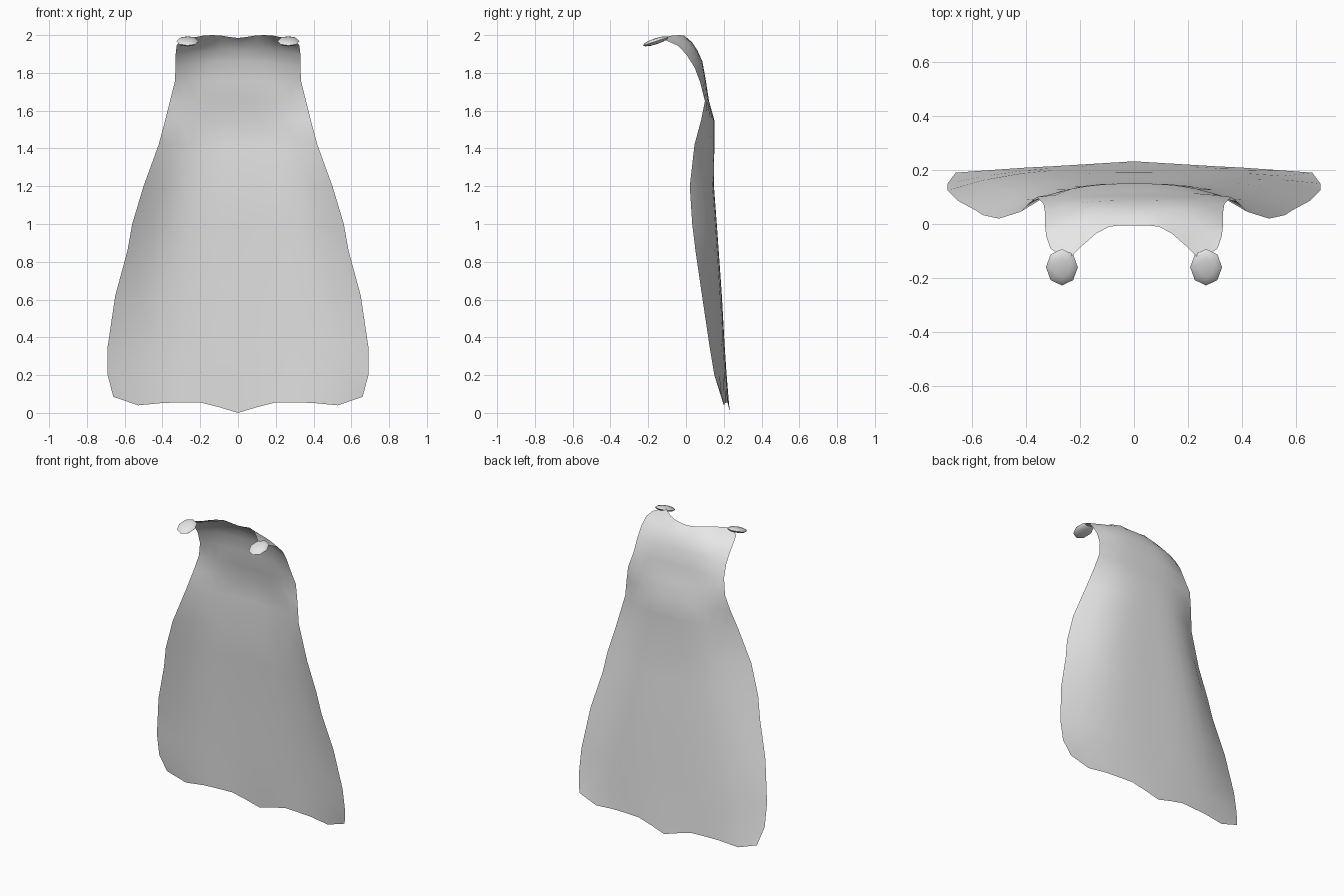
import bpy, bmesh, math
from mathutils import Matrix

if "Cube" in bpy.data.objects:
    bpy.data.objects.remove(bpy.data.objects["Cube"])

grey = bpy.data.materials.new("cloth grey")
grey.diffuse_color = (0.8, 0.8, 0.8, 1)
grey.use_nodes = True
grey.node_tree.nodes["Principled BSDF"].inputs["Base Color"].default_value = grey.diffuse_color

# Column positions across half the cloth, centre to side edge
COLS = [0, 0.15, 0.3, 0.45, 0.6, 0.8, 1]

# Neckline and hem: (half width, y per column, z per column)
NECK = (0.31, [-.005, -.005, -.01, -.035, -.075, -.135, -.09],
        [1.985, 1.99, 1.998, 2.0, 1.997, 1.985, 1.965])
HEM = (0.66, [.232, .226, .22, .214, .209, .20, .19],
       [0, .03, .055, .055, .053, .04, .085])

# Rows between: half width, z centre, z edge, y centre, y edge, curl power
ROWS = [
    (.325, 1.965, 1.945, .030, -.045, 2),
    (.330, 1.92, 1.90, .060, .000, 2.5),
    (.330, 1.86, 1.83, .087, .045, 3),
    (.335, 1.76, 1.75, .105, .075, 3),
    (.360, 1.65, 1.65, .122, .100, 2),
    (.385, 1.55, 1.55, .150, .080, 2.5),
    (.420, 1.42, 1.42, .150, .045, 3),
    (.500, 1.20, 1.20, .148, .020, 3.5),
    (.560, 1.00, 1.00, .163, .033, 3.5),
    (.585, .86, .86, .173, .050, 3.5),
    (.650, .62, .62, .190, .085, 3),
    (.690, .35, .35, .205, .125, 3),
    (.690, .20, .20, .215, .150, 2.5),
]


def finish(bm, name, angle):
    mesh = bpy.data.meshes.new(name)
    bm.to_mesh(mesh)
    bm.free()
    mesh.materials.append(grey)
    obj = bpy.data.objects.new(name, mesh)
    bpy.context.collection.objects.link(obj)
    bpy.ops.object.select_all(action='DESELECT')
    obj.select_set(True)
    bpy.context.view_layer.objects.active = obj
    bpy.ops.object.shade_smooth_by_angle(angle=math.radians(angle))
    return obj


def listed_row(row):
    hw, ys, zs = row
    return [(hw * t, y, z) for t, y, z in zip(COLS, ys, zs)]


def curled_row(hw, zc, ze, yc, ye, p):
    return [(hw * t, yc + (ye - yc) * t ** p, zc + (ze - zc) * t ** p) for t in COLS]


# Cape cloth: a single sheet lofted from neckline to hem, mirrored across x
half_rows = [listed_row(NECK)] + [curled_row(*r) for r in ROWS] + [listed_row(HEM)]
bm = bmesh.new()
grid = []
for row in half_rows:
    full = [(-x, y, z) for x, y, z in reversed(row[1:])] + row
    grid.append([bm.verts.new(p) for p in full])
for a, b in zip(grid, grid[1:]):
    for i in range(len(a) - 1):
        bm.faces.new((a[i], a[i + 1], b[i + 1], b[i]))
# Face the outer side of the cloth backwards
bm.normal_update()
if sum(f.normal.y for f in bm.faces) < 0:
    bmesh.ops.reverse_faces(bm, faces=bm.faces[:])
finish(bm, "cape_cloth", 80)

# Shoulder clasps: small tilted lens shapes at the front corners
for side, sx in (("left", -1), ("right", 1)):
    bm = bmesh.new()
    bmesh.ops.create_uvsphere(bm, u_segments=8, v_segments=6, radius=1)
    place = (Matrix.Translation((sx * 0.267, -0.16, 1.967))
             @ Matrix.Rotation(math.radians(18), 4, 'X')
             @ Matrix.Diagonal((0.059, 0.071, 0.016, 1)))
    bmesh.ops.transform(bm, matrix=place, verts=bm.verts[:])
    finish(bm, side + "_clasp", 60)
